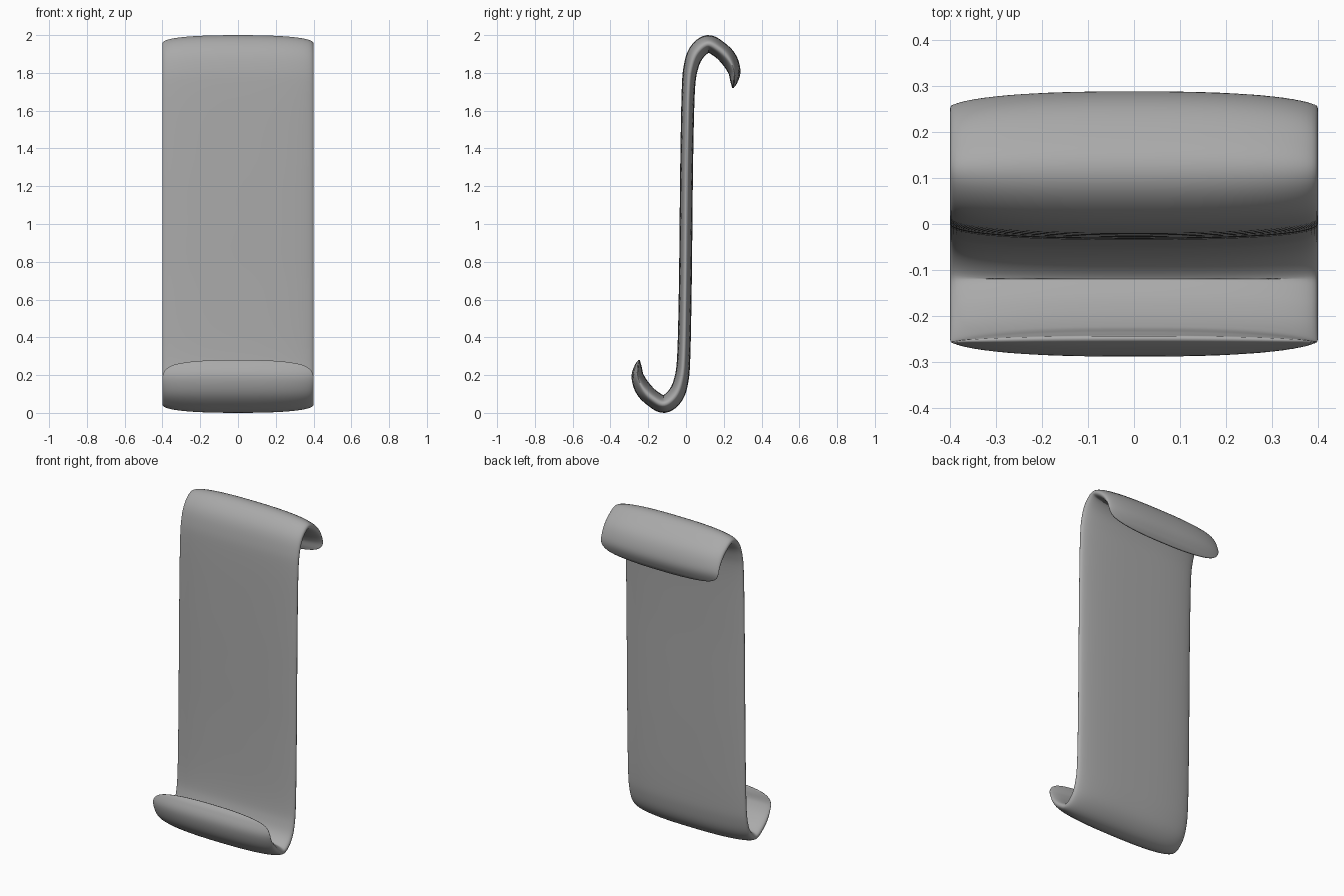
import bpy, bmesh, math
from mathutils import Vector

if "Cube" in bpy.data.objects:
    bpy.data.objects.remove(bpy.data.objects["Cube"])

# Upper half of the S profile, middle to hook tip: y, z, half thickness
HALF = [(0, 1, .034), (.004, 1.35, .034), (.012, 1.7, .035), (.026, 1.83, .039),
        (.058, 1.91, .045), (.115, 1.953, .047), (.175, 1.925, .045),
        (.225, 1.875, .044), (.255, 1.81, .034), (.254, 1.755, .02), (.248, 1.72, .004)]
PTS = [Vector(p) for p in HALF]
PTS = [Vector((-p.x, 2 - p.y, p.z)) for p in PTS[:0:-1]] + PTS
N = len(PTS) - 1
HALF_WIDTH, POWER, SIDES, STEPS = .4, 2.5, 64, 6


def spline(t):
    """Catmull-Rom point on the S path, t in 0..N."""
    i = min(max(int(t), 0), N - 1)
    f = t - i
    b, c = PTS[i], PTS[i + 1]
    a = PTS[i - 1] if i > 0 else 2 * b - c
    d = PTS[i + 2] if i + 2 <= N else 2 * c - b
    return .5 * (2 * b + (c - a) * f + (2 * a - 5 * b + 4 * c - d) * f * f
                 + (3 * b - a - 3 * c + d) * f ** 3)


def spow(v, p):
    return math.copysign(abs(v) ** p, v)


# Lens-shaped cross-section swept along the path, with rounded hook tips
bm = bmesh.new()
rings = []
for r in range(N * STEPS + 1):
    t = r / STEPS
    h = max(spline(t).z, .004)
    k = t - N / 2
    w = max(0, (abs(k) - 5) / 5) ** 1.3          # only the hooks are cut back
    ring = []
    for j in range(SIDES):
        ang = 2 * math.pi * j / SIDES
        u, v = spow(math.cos(ang), 2 / POWER), spow(math.sin(ang), 2 / POWER)
        cut = 2.2 * w * (1 - max(0, 1 - abs(u) ** POWER) ** (1 / POWER))
        tt = t - math.copysign(cut, k)
        p = spline(tt)
        d = spline(min(tt + .05, N)) - spline(max(tt - .05, 0))
        n = Vector((-d.y, d.x)).normalized()
        ring.append(bm.verts.new((HALF_WIDTH * u, p.x + n.x * h * v, p.y + n.y * h * v)))
    rings.append(ring)
for a, b in zip(rings, rings[1:]):
    for j in range(SIDES):
        m = (j + 1) % SIDES
        bm.faces.new((a[j], a[m], b[m], b[j]))
# Close both tips with strips across the thin edge
for ring in (rings[0], rings[-1]):
    for j in range(SIDES // 2):
        quad = [ring[j], ring[j + 1], ring[(SIDES - j - 1) % SIDES], ring[(SIDES - j) % SIDES]]
        quad = list(dict.fromkeys(quad))
        if len(quad) > 2:
            bm.faces.new(quad)
bmesh.ops.recalc_face_normals(bm, faces=bm.faces)
for f in bm.faces:
    f.smooth = True

mesh = bpy.data.meshes.new("hooked_panel")
bm.to_mesh(mesh)
bm.free()
panel = bpy.data.objects.new("hooked_panel", mesh)
bpy.context.collection.objects.link(panel)

grey = bpy.data.materials.new("grey")
grey.diffuse_color = (.4, .4, .4, 1)
grey.use_nodes = True
grey.node_tree.nodes["Principled BSDF"].inputs["Base Color"].default_value = grey.diffuse_color
mesh.materials.append(grey)
